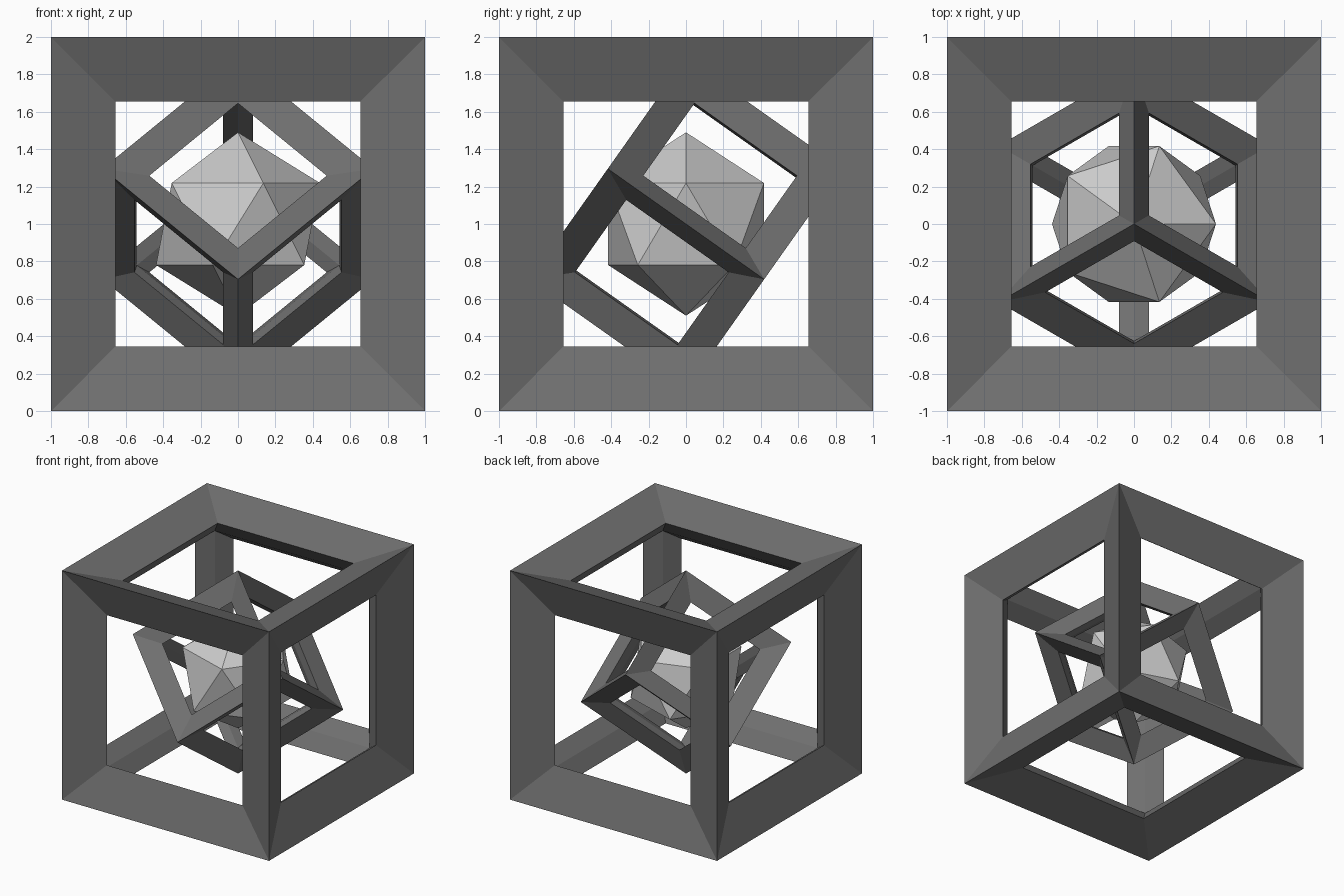
import bpy, bmesh
from math import sqrt
from itertools import product
from mathutils import Matrix, Vector

if "Cube" in bpy.data.objects:
    bpy.data.objects.remove(bpy.data.objects["Cube"])

dark = bpy.data.materials.new("dark_grey")
dark.diffuse_color = (0.16, 0.16, 0.16, 1)
dark.use_nodes = True
dark.node_tree.nodes["Principled BSDF"].inputs["Base Color"].default_value = dark.diffuse_color


def cube_frame(name, half, rot):
    """Open cube of mitred bars: outer ridge, two rims per bar, shallow inner ridge."""
    face, rim, inner = half * 0.874, half * 0.655, half * 0.748
    bm = bmesh.new()
    outer_v, inner_v, rim_v = {}, {}, {}
    for c in product((-1, 1), repeat=3):
        outer_v[c] = bm.verts.new(Vector(c) * half)
        inner_v[c] = bm.verts.new(Vector(c) * inner)
        for a in range(3):
            p = Vector(c) * rim
            p[a] = c[a] * face
            rim_v[c, a] = bm.verts.new(p)
    # twelve bars, each with two outer and two inner sides
    for axis in range(3):
        for c in product((-1, 1), repeat=3):
            if c[axis] > 0:
                continue
            d = tuple(1 if i == axis else c[i] for i in range(3))
            for a in range(3):
                if a != axis:
                    for ridge in (outer_v, inner_v):
                        bm.faces.new((ridge[c], ridge[d], rim_v[d, a], rim_v[c, a]))
    bmesh.ops.recalc_face_normals(bm, faces=bm.faces)
    me = bpy.data.meshes.new(name)
    bm.to_mesh(me)
    bm.free()
    ob = bpy.data.objects.new(name, me)
    bpy.context.collection.objects.link(ob)
    ob.matrix_world = Matrix.Translation((0, 0, 1)) @ rot.to_4x4()
    me.materials.append(dark)
    return ob


# Outer frame, upright
cube_frame("outer_frame", 1.0, Matrix.Identity(3))

# Inner frame, balanced on one corner with an upper edge running to the back
h, v = sqrt(2 / 3), sqrt(1 / 3)
axes = Matrix(((0, h, v), (-sqrt(0.5), -h / 2, v), (sqrt(0.5), -h / 2, v)))
cube_frame("inner_frame", 0.512, Matrix([-r for r in axes]).transposed() @ Matrix.Scale(-1, 3))
inner = bpy.data.objects["inner_frame"]
# edges from the top corner head down and outwards
inner.matrix_world = Matrix.Translation((0, 0, 1)) @ Matrix(
    [(r[0], r[1], -r[2]) for r in axes]).transposed().to_4x4()
if inner.matrix_world.determinant() < 0:
    inner.data.flip_normals()
inner.data.transform(inner.matrix_world)
inner.matrix_world = Matrix.Identity(4)

# Twenty-sided core
bpy.ops.mesh.primitive_ico_sphere_add(subdivisions=1, radius=0.49, location=(0, 0, 1))
bpy.context.object.name = "core"
